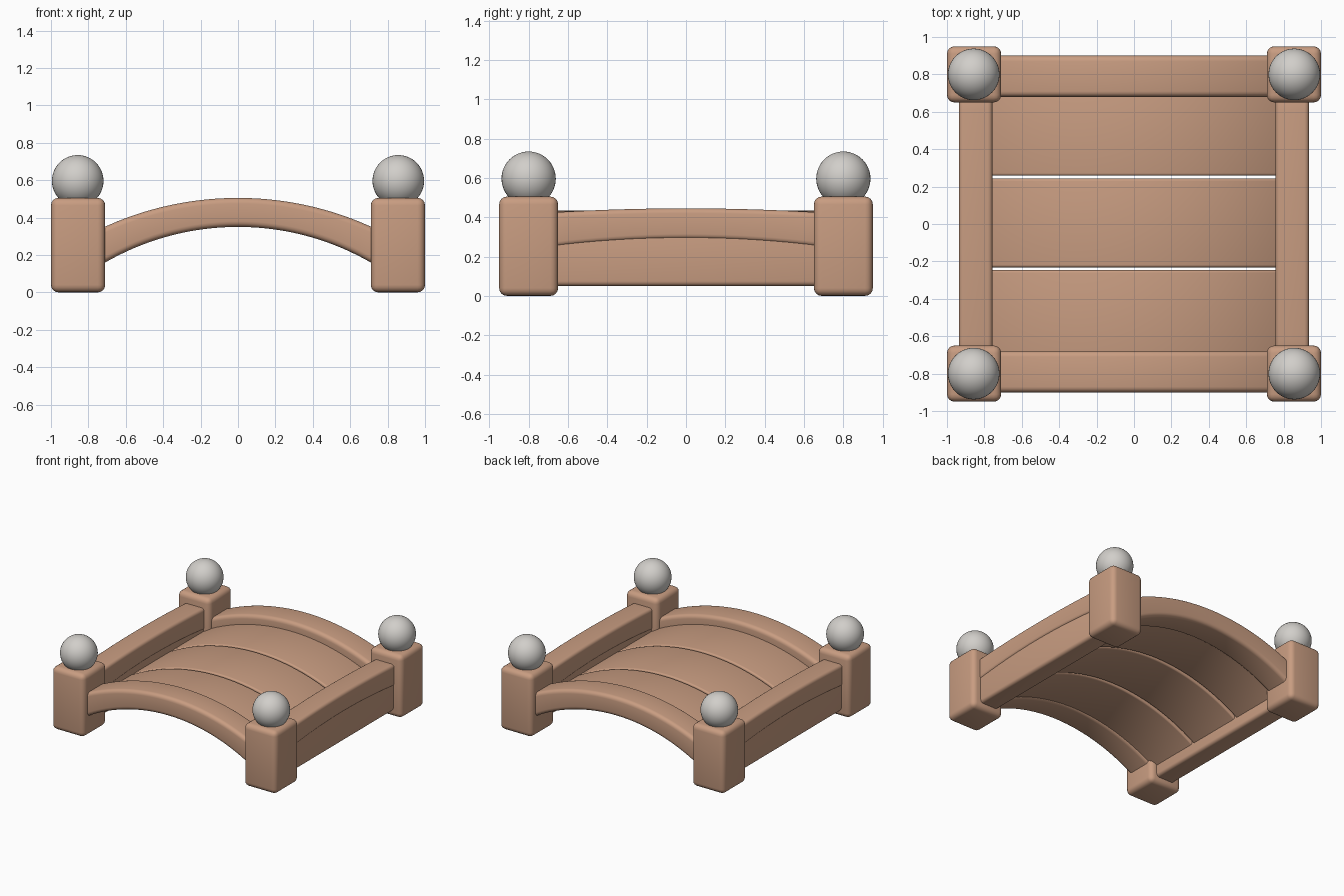
import bpy, bmesh, math

if "Cube" in bpy.data.objects:
    bpy.data.objects.remove(bpy.data.objects["Cube"])

def material(name, rgb):
    m = bpy.data.materials.new(name)
    m.diffuse_color = (*rgb, 1)
    m.use_nodes = True
    m.node_tree.nodes["Principled BSDF"].inputs["Base Color"].default_value = m.diffuse_color
    return m

WOOD = material("warm wood", (0.58, 0.335, 0.22))
STONE = material("pale grey", (0.64, 0.62, 0.59))

def finish(name, bm, mat, bevel=0.0):
    bmesh.ops.recalc_face_normals(bm, faces=bm.faces)
    me = bpy.data.meshes.new(name)
    bm.to_mesh(me)
    bm.free()
    me.materials.append(mat)
    ob = bpy.data.objects.new(name, me)
    bpy.context.collection.objects.link(ob)
    bpy.ops.object.select_all(action='DESELECT')
    ob.select_set(True)
    bpy.context.view_layer.objects.active = ob
    if bevel:
        b = ob.modifiers.new("rounding", 'BEVEL')
        b.width, b.segments, b.limit_method = bevel, 4, 'ANGLE'
        b.angle_limit = math.radians(35)
        bpy.ops.object.modifier_apply(modifier="rounding")
    bpy.ops.object.shade_smooth_by_angle(angle=math.radians(40))
    return ob

def bar(name, axis, span, side, bottom, top, bevel, steps=32):
    """Bar running along an axis, with bottom and top heights as functions."""
    bm = bmesh.new()
    rings = []
    for i in range(steps + 1):
        t = span[0] + (span[1] - span[0]) * i / steps
        ring = []
        for s, f in ((0, bottom), (1, bottom), (1, top), (0, top)):
            p = (t, side[s], f(t)) if axis == 'x' else (side[s], t, f(t))
            ring.append(bm.verts.new(p))
        rings.append(ring)
    for a, b in zip(rings, rings[1:]):
        for k in range(4):
            n = (k + 1) % 4
            bm.faces.new((a[k], a[n], b[n], b[k]))
    bm.faces.new(rings[0])
    bm.faces.new(rings[-1])
    return finish(name, bm, WOOD, bevel)

def arc(z, r):
    """Height of a circular arc with its crown at z."""
    return lambda t: z - r + math.sqrt(r * r - t * t)

# corner posts and their round finials
for sx in (-1, 1):
    for sy in (-1, 1):
        tag = ("front" if sy < 0 else "back") + ("_left" if sx < 0 else "_right")
        xs = sorted((sx * 0.71, sx * 1.0))
        ys = sorted((sy * 0.65, sy * 0.95))
        bar(tag + "_post", 'x', xs, ys, lambda t: 0.0, lambda t: 0.505, 0.04, 1)
        bm = bmesh.new()
        bmesh.ops.create_uvsphere(bm, u_segments=40, v_segments=24, radius=0.138)
        bmesh.ops.translate(bm, verts=bm.verts, vec=(sx * 0.857, sy * 0.80, 0.596))
        finish(tag + "_ball", bm, STONE)

# arched edge rails at front and back
for sy, tag in ((-1, "front"), (1, "back")):
    bar(tag + "_arched_rail", 'x', (-0.8, 0.8), sorted((sy * 0.68, sy * 0.90)),
        arc(0.35, 1.42), arc(0.505, 1.72), 0.03)

# three arched deck planks
for i, ys in enumerate(((-0.72, -0.247), (-0.232, 0.243), (0.258, 0.72))):
    bar("deck_plank_%d" % (i + 1), 'x', (-0.82, 0.82), ys,
        arc(0.362, 1.45), arc(0.433, 1.60), 0.014)

# end beams: a lower board with a slightly bowed upper beam
for sx, tag in ((-1, "left"), (1, "right")):
    bar(tag + "_lower_board", 'y', (-0.7, 0.7), sorted((sx * 0.764, sx * 0.928)),
        lambda t: 0.05, lambda t: 0.33, 0.025, 1)
    bar(tag + "_upper_beam", 'y', (-0.7, 0.7), sorted((sx * 0.757, sx * 0.936)),
        lambda t: 0.29 - 0.09 * t * t, lambda t: 0.445 - 0.045 * t * t, 0.025, 16)
